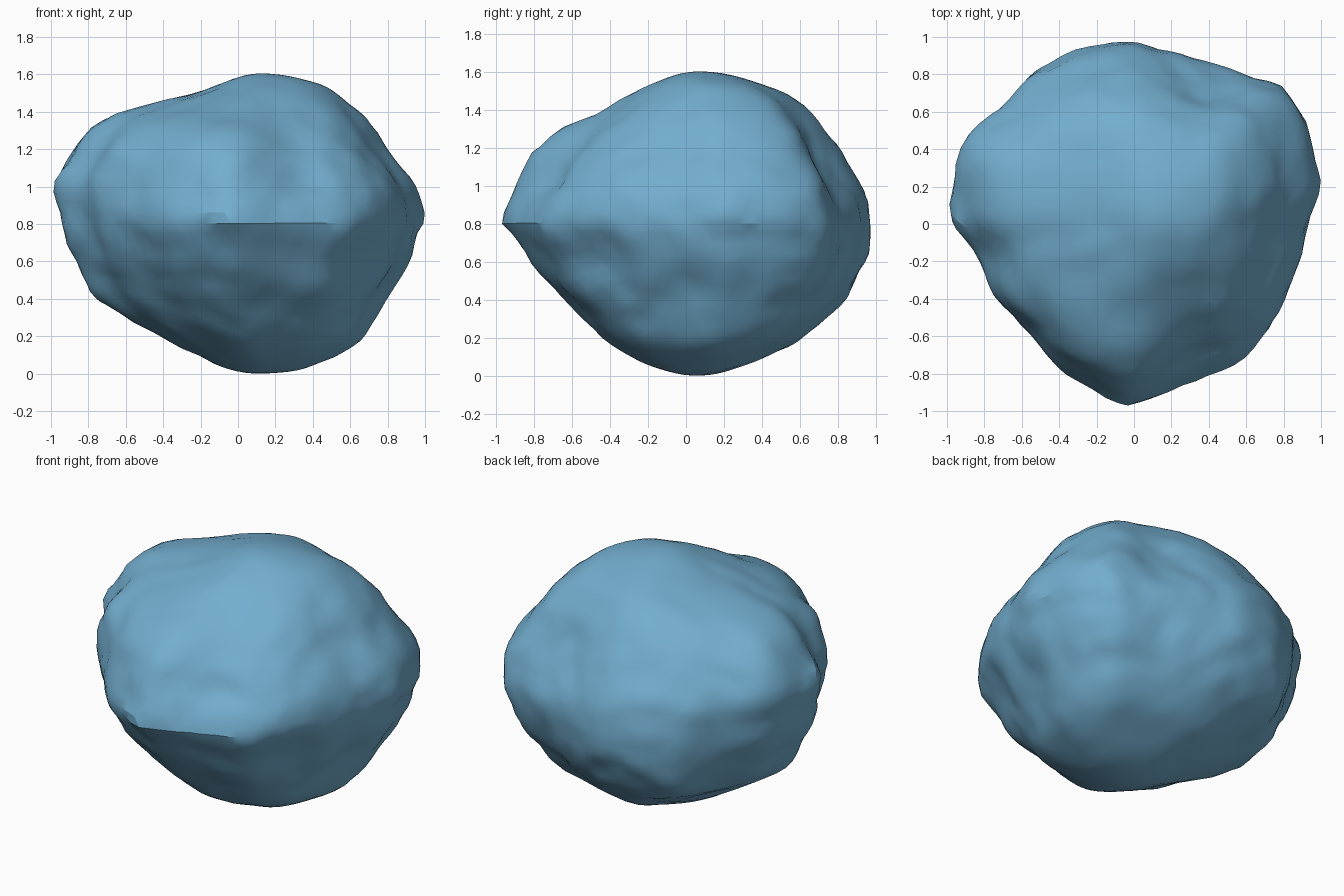
import bpy
import bmesh
import math
from mathutils import Vector, noise

default_cube = bpy.data.objects.get("Cube")
if default_cube:
    bpy.data.objects.remove(default_cube, do_unlink=True)

HEIGHT = 1.6
AXIS = Vector((0.12, 0.06))

# Plan outline of the boulder, counter-clockwise
OUTLINE = [(1, .2), (.95, .5), (.82, .74), (.55, .81), (.3, .9), (0, .98),
           (-.3, .95), (-.57, .8), (-.75, .6), (-.95, .4), (-1, 0),
           (-.82, -.2), (-.77, -.4), (-.57, -.58), (-.4, -.8), (-.05, -.98),
           (.2, -.9), (.55, -.77), (.75, -.57), (.87, -.3), (.93, 0)]

# Extents by height: z, left, right, front, back
EXTENTS = [(0, .12, .12, .06, .06), (.02, -.05, .34, -.1, .2),
           (.1, -.22, .55, -.32, .42), (.2, -.43, .68, -.45, .63),
           (.4, -.77, .79, -.65, .84), (.6, -.87, .92, -.82, .95),
           (.8, -.96, 1, -1, .98), (1, -1, .97, -.92, .93),
           (1.2, -.88, .79, -.82, .8), (1.3, -.8, .74, -.68, .74),
           (1.4, -.66, .65, -.45, .65), (1.48, -.25, .55, -.32, .56),
           (1.55, -.08, .44, -.15, .37), (1.6, .12, .12, .06, .06)]

# Worn hollows and swellings: centre, radius, amount along the normal
SWELLINGS = [((.35, -.72, 1.15), .28, -.09), ((.5, -.35, 1.3), .3, -.03),
             ((.75, -.48, .62), .18, -.06), ((.35, .72, 1.1), .22, -.05),
             ((-.8, .42, 1.15), .22, .05), ((-.45, .77, .5), .25, .05),
             ((-.65, -.42, 1.2), .2, .03), ((.4, -.61, .4), .2, .03)]


def latitude(z):
    return math.asin(max(-1, min(1, 2 * z / HEIGHT - 1)))


def extents_at(z):
    """Interpolate the side extents along the latitude."""
    lat = latitude(z)
    for low, high in zip(EXTENTS, EXTENTS[1:]):
        if z <= high[0]:
            a, b = latitude(low[0]), latitude(high[0])
            t = (lat - a) / (b - a)
            return [p + (q - p) * t for p, q in zip(low[1:], high[1:])]
    return EXTENTS[-1][1:]


def outline_at(direction):
    """Offset from the axis to the plan outline along a direction."""
    for p, q in zip(OUTLINE, OUTLINE[1:] + OUTLINE[:1]):
        a, b = Vector(p) - AXIS, Vector(q) - AXIS
        area = a.cross(b)
        s, t = direction.cross(b) / area, a.cross(direction) / area
        if s >= -1e-6 and t >= -1e-6:
            return direction / (s + t)
    return direction


def scaled(offset, centre, low, high, full_low, full_high):
    """Fit one coordinate of the outline between the local extents."""
    if offset > 0:
        return centre + offset * (high - centre) / (full_high - centre)
    return centre + offset * (low - centre) / (full_low - centre)


def weathering(point):
    """Height of the swellings, layered ledges and chips at a point."""
    x, y, z = point
    amount = 0.004
    for centre, radius, height in SWELLINGS:
        amount += height * math.exp(-((point - Vector(centre)).length / radius) ** 2)
    # The roughness fades towards the crown and the foot
    fade = math.sqrt(max(0, 4 * z * (HEIGHT - z))) / HEIGHT
    layers = noise.noise(Vector((2 * x, 2 * y, 5 * z + x)))
    chips = noise.noise(Vector((7 * x, 7 * y, 9 * z)))
    return amount + fade * (0.018 * layers + 0.016 * chips)


# Boulder: a sphere moulded to the outline and the extents
bm = bmesh.new()
bmesh.ops.create_icosphere(bm, subdivisions=5, radius=1)
for v in bm.verts:
    z = HEIGHT * (v.co.z + 1) / 2
    left, right, front, back = extents_at(z)
    flat = Vector((v.co.x, v.co.y))
    offset = outline_at(flat.normalized()) if flat.length > 1e-5 else Vector((0, 0))
    v.co = (scaled(offset.x, AXIS.x, left, right, -1, 1),
            scaled(offset.y, AXIS.y, front, back, -.98, .98), z)
for i in range(2):
    bmesh.ops.smooth_vert(bm, verts=bm.verts, factor=0.5,
                          use_axis_x=True, use_axis_y=True, use_axis_z=True)

# Weathered surface
bm.normal_update()
moves = [v.normal * weathering(v.co) for v in bm.verts]
for v, move in zip(bm.verts, moves):
    v.co += move

# Rest the stone on the ground
ground = min(v.co.z for v in bm.verts)
bmesh.ops.translate(bm, verts=bm.verts, vec=(0, 0, -ground))

mesh = bpy.data.meshes.new("boulder")
bm.to_mesh(mesh)
bm.free()
boulder = bpy.data.objects.new("boulder", mesh)
bpy.context.collection.objects.link(boulder)

# Blue stone
stone = bpy.data.materials.new("blue_stone")
stone.use_nodes = True
colour = (0.17, 0.42, 0.62, 1)
stone.diffuse_color = colour
stone.node_tree.nodes["Principled BSDF"].inputs["Base Color"].default_value = colour
mesh.materials.append(stone)

bpy.ops.object.select_all(action='DESELECT')
boulder.select_set(True)
bpy.context.view_layer.objects.active = boulder
bpy.ops.object.shade_smooth_by_angle(angle=math.radians(25))
